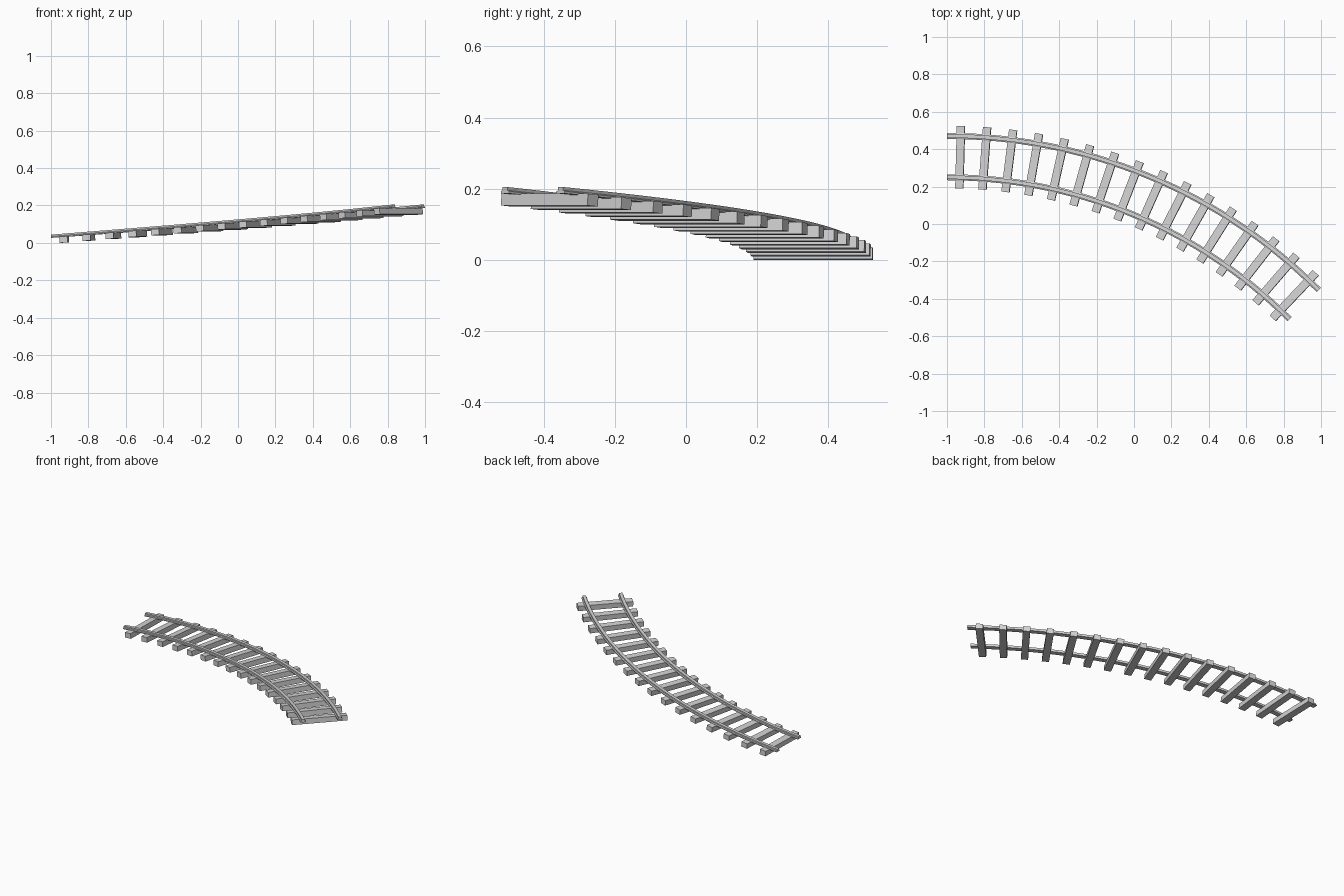
import bpy, bmesh, math
from mathutils import Vector

if "Cube" in bpy.data.objects:
    bpy.data.objects.remove(bpy.data.objects["Cube"])

CENTRE = Vector((-1.0, -2.34, 0.0))      # centre of the bend
SWEEP, TIES, SEGS = 45.0, 16, 30
FIRST, LAST = 1.5, 43.5                  # angles of the end ties
CLIMB, MID = 0.150, 2.698                # height gained between them, middle radius
PITCH = math.atan(CLIMB / (MID * math.radians(LAST - FIRST)))


def rise(deg):
    """Height of the track bed along the sloping bend."""
    return 0.0016 + CLIMB * (deg - FIRST) / (LAST - FIRST)


def on_track(radius, deg, z):
    a = math.radians(deg)
    return CENTRE + Vector((radius * math.sin(a), radius * math.cos(a), z + rise(deg)))


def material(name, rgb):
    m = bpy.data.materials.new(name)
    m.diffuse_color = (*rgb, 1.0)
    m.use_nodes = True
    m.node_tree.nodes["Principled BSDF"].inputs["Base Color"].default_value = m.diffuse_color
    return m


def finish(bm, name, mat):
    bmesh.ops.recalc_face_normals(bm, faces=bm.faces)
    mesh = bpy.data.meshes.new(name)
    bm.to_mesh(mesh)
    bm.free()
    mesh.materials.append(mat)
    obj = bpy.data.objects.new(name, mesh)
    bpy.context.collection.objects.link(obj)
    return obj


grey = material("track grey", (0.65, 0.65, 0.65))

# Rail cross-section: wide foot stepping up to a narrower head
half = [(0.016, 0.030), (0.016, 0.036), (0.010, 0.039), (0.010, 0.048)]
profile = half + [(-x, z) for x, z in reversed(half)]

# Two rails swept along the climbing bend
for name, radius in (("outer_rail", 2.811), ("inner_rail", 2.590)):
    bm = bmesh.new()
    rings = [[bm.verts.new(on_track(radius + x, SWEEP * i / SEGS, z)) for x, z in profile]
             for i in range(SEGS + 1)]
    n = len(profile)
    for a, b in zip(rings, rings[1:]):
        for j in range(n):
            k = (j + 1) % n
            bm.faces.new((a[j], a[k], b[k], b[j]))
    bm.faces.new(rings[0])
    bm.faces.new(rings[-1])
    finish(bm, name, grey)

# Cross ties, evenly spaced and tilted with the slope
for i in range(TIES):
    deg = FIRST + (LAST - FIRST) * i / (TIES - 1)
    bm = bmesh.new()
    bmesh.ops.create_cube(bm, size=1.0)
    bmesh.ops.scale(bm, vec=(0.043, 0.335, 0.033), verts=bm.verts)
    tie = finish(bm, f"tie_{i + 1}", grey)
    tie.location = on_track(MID, deg, 0.0165)
    tie.rotation_euler = (0, -PITCH, -math.radians(deg))
